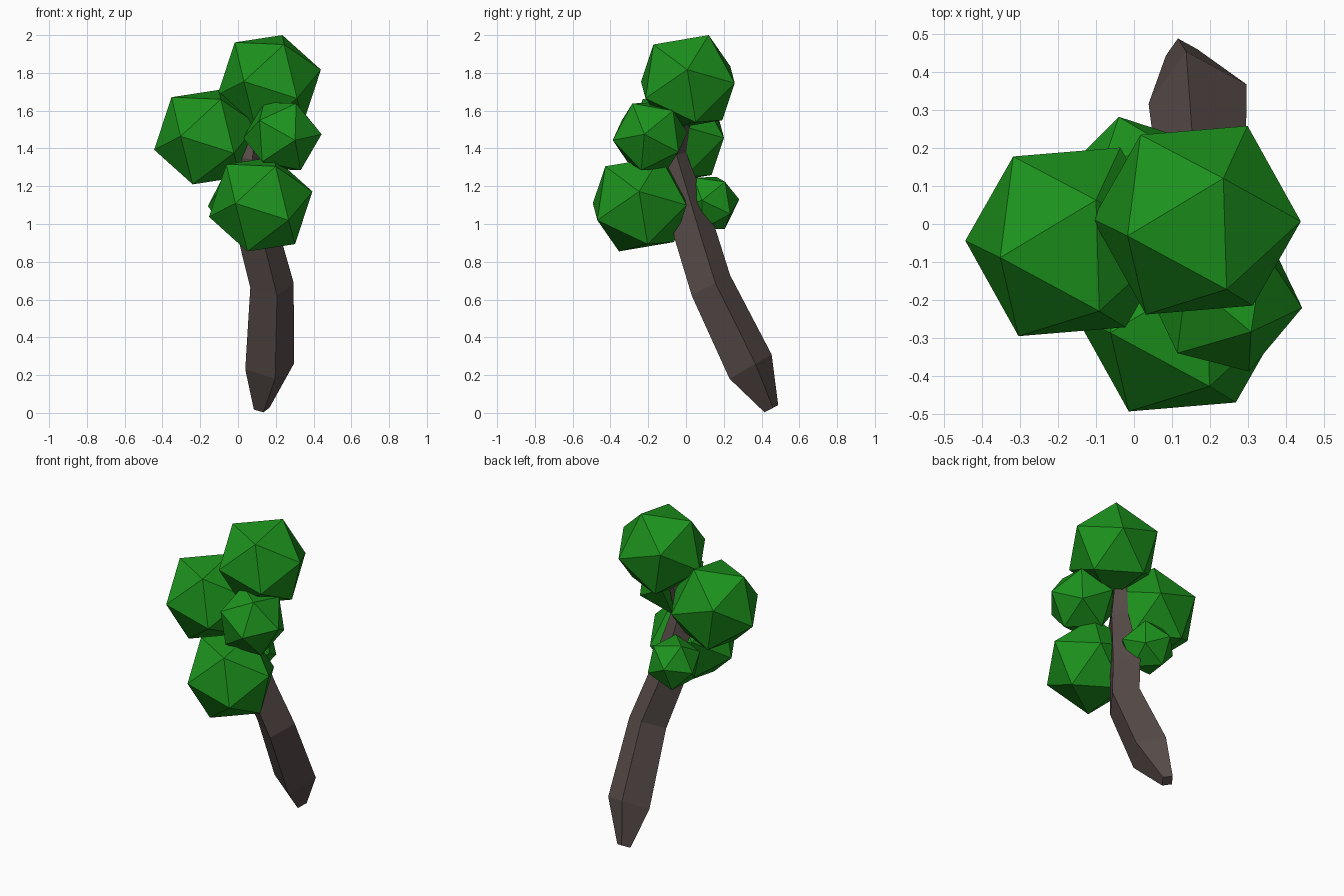
import bpy, bmesh
from math import cos, sin, radians
from mathutils import Vector, Matrix

if "Cube" in bpy.data.objects:
    bpy.data.objects.remove(bpy.data.objects["Cube"])


def material(name, color):
    m = bpy.data.materials.new(name)
    m.diffuse_color = (*color, 1)
    m.use_nodes = True
    m.node_tree.nodes["Principled BSDF"].inputs["Base Color"].default_value = m.diffuse_color
    return m


def finish(bm, name, mat):
    bmesh.ops.recalc_face_normals(bm, faces=bm.faces[:])
    me = bpy.data.meshes.new(name)
    bm.to_mesh(me)
    bm.free()
    me.materials.append(mat)
    bpy.context.collection.objects.link(bpy.data.objects.new(name, me))


def frame(a, b):
    # orthonormal axes spanned by two directions
    x = Vector(a).normalized()
    z = x.cross(Vector(b)).normalized()
    return Matrix((x, z.cross(x), z)).transposed()


def leaf_ball(name, center, radius, v1, v2):
    # icosahedron turned so that one edge runs from v1 to v2
    bm = bmesh.new()
    bmesh.ops.create_icosphere(bm, subdivisions=1, radius=radius)
    bm.edges.ensure_lookup_table()
    p, q = (v.co.copy() for v in bm.edges[0].verts)
    rot = frame(v1, v2) @ frame(p, q).transposed()
    bmesh.ops.transform(bm, matrix=Matrix.Translation(center) @ rot.to_4x4(), verts=bm.verts[:])
    finish(bm, name, green)


green = material("leaf_green", (0.012, 0.29, 0.012))
brown = material("bark_brown", (0.1, 0.075, 0.07))

# foliage: three large balls share one orientation, two small ones are turned
big = ((.07, .11, .25), (.08, -.18, .205))
leaf_ball("leaves_top", (.165, .01, 1.75), .282, *big)
leaf_ball("leaves_left", (-.17, -.047, 1.46), .282, *big)
leaf_ball("leaves_lower_front", (.12, -.245, 1.105), .282, *big)
leaf_ball("leaves_right", (.235, -.19, 1.465), .21, (.205, -.03, .01), (.068, -.095, .177))
leaf_ball("leaves_back", (0, .123, 1.11), .165, (-.04, .16, .02), (-.16, .04, -.015))

# trunk: square rings (centre, radius, tilt) along a bent path
rings = [((.125, .452, .022), .042, 28), ((.167, .342, .245), .132, 30),
         ((.18, .132, .675), .118, 28), ((.105, .045, .957), .114, 16),
         ((.06, -.065, 1.36), .07, 15), ((.1, 0, 1.65), .04, -15)]
bm = bmesh.new()
loops = []
for c, r, tilt in rings:
    t = radians(tilt)
    w = Vector((0, cos(t), sin(t)))
    loop = []
    for i in range(4):
        a = radians(13 + 90 * i)
        loop.append(bm.verts.new(Vector(c) + r * (Vector((cos(a), 0, 0)) + w * sin(a))))
    loops.append(loop)
for lo, hi in zip(loops, loops[1:]):
    for i in range(4):
        j = (i + 1) % 4
        bm.faces.new((lo[i], lo[j], hi[j], hi[i]))
bm.faces.new(loops[0])
bm.faces.new(loops[-1])
finish(bm, "trunk", brown)
